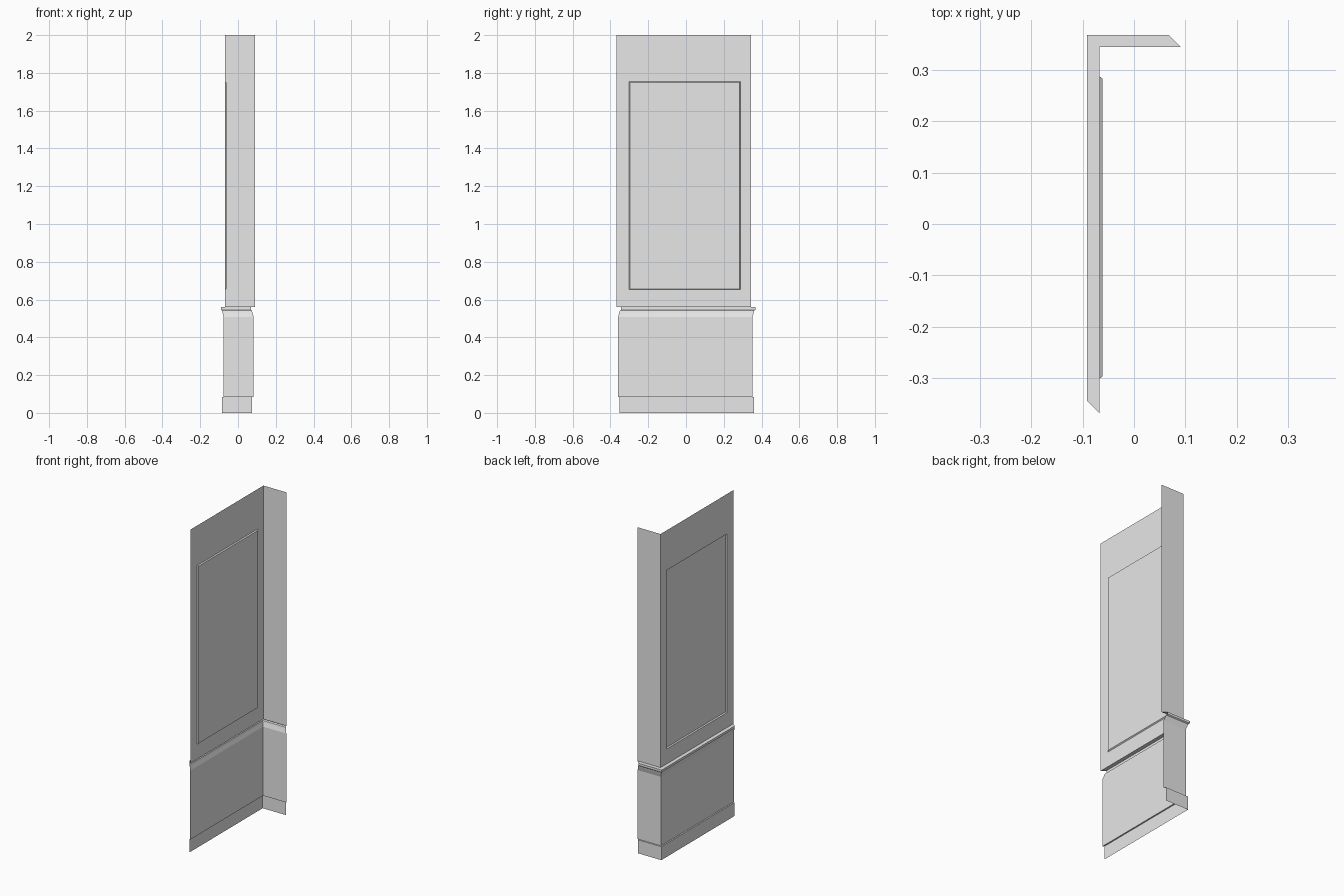
import bpy

if "Cube" in bpy.data.objects:
    bpy.data.objects.remove(bpy.data.objects["Cube"], do_unlink=True)

# Single painted finish
paint = bpy.data.materials.new("light grey paint")
paint.use_nodes = True
GREY = (0.8, 0.8, 0.8, 1)
paint.diffuse_color = GREY
paint.node_tree.nodes["Principled BSDF"].inputs["Base Color"].default_value = GREY

# Plan of the upper wall surface: long side along y, short return along x
WALL_X, RETURN_Y = -0.0675, 0.344
END_X, END_Y = 0.091, -0.3675
TOP, RAIL_TOP, RAIL_BOTTOM, SKIRT_TOP = 2.0, 0.56, 0.508, 0.083
DADO_OUT, SKIRT_OUT, RAIL_OUT = 0.008, 0.0165, 0.0235


def make(name, verts, faces):
    mesh = bpy.data.meshes.new(name)
    mesh.from_pydata(verts, [], faces)
    mesh.materials.append(paint)
    mesh.update()
    obj = bpy.data.objects.new(name, mesh)
    bpy.context.collection.objects.link(obj)
    return obj


def sweep(name, profile):
    """Run an (outward offset, height) profile round the corner with mitred ends."""
    verts, faces = [], []
    for d, z in profile:
        verts += [(WALL_X - d, END_Y + d, z),
                  (WALL_X - d, RETURN_Y + d, z),
                  (END_X - d, RETURN_Y + d, z)]
    for row in range(len(profile) - 1):
        for side in range(2):
            a = row * 3 + side
            faces.append((a, a + 1, a + 4, a + 3))
    return make(name, verts, faces)


# Mouldings and dado
sweep("chair_rail", [(0, RAIL_TOP), (RAIL_OUT, RAIL_TOP), (RAIL_OUT, 0.546),
                     (0.017, 0.541), (0.0145, 0.53), (DADO_OUT, RAIL_BOTTOM)])
sweep("lower_wall", [(DADO_OUT, RAIL_BOTTOM), (DADO_OUT, SKIRT_TOP)])
sweep("skirting", [(DADO_OUT, SKIRT_TOP), (SKIRT_OUT, SKIRT_TOP), (SKIRT_OUT, 0)])

# Upper long wall: a grid with its centre left open for the panel
ys = (END_Y, -0.301, 0.2875, RETURN_Y)
zs = (RAIL_TOP, 0.652, 1.754, TOP)
grid = [(WALL_X, y, z) for y in ys for z in zs]
cells = [(i * 4 + j, i * 4 + j + 1, i * 4 + j + 5, i * 4 + j + 4)
         for i in range(3) for j in range(3) if (i, j) != (1, 1)]
make("upper_wall", grid, cells)

# Upper return wall
make("upper_return_wall",
     [(x, RETURN_Y, z) for z in (TOP, RAIL_TOP) for x in (WALL_X, END_X)],
     [(0, 1, 3, 2)])


# Recessed panel with chamfered sides
def ring(x, inset):
    y0, y1, z0, z1 = ys[1] + inset, ys[2] - inset, zs[1] + inset, zs[2] - inset
    return [(x, y0, z0), (x, y0, z1), (x, y1, z1), (x, y1, z0)]


sides = [(k, (k + 1) % 4, (k + 1) % 4 + 4, k + 4) for k in range(4)]
make("recessed_panel", ring(WALL_X, 0) + ring(WALL_X + 0.0065, 0.005),
     sides + [(4, 5, 6, 7)])
